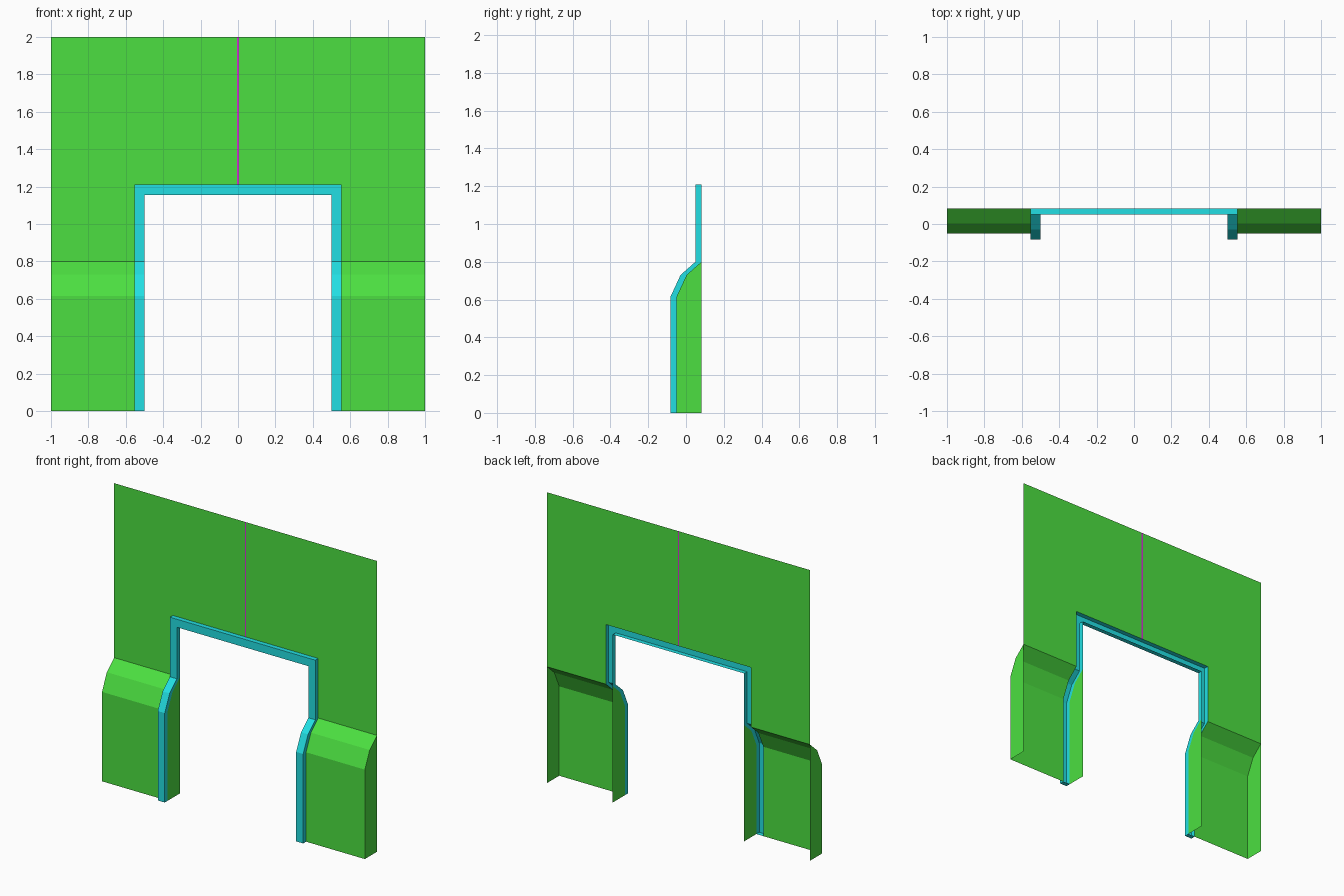
import bpy

cube = bpy.data.objects.get("Cube")
if cube:
    bpy.data.objects.remove(cube, do_unlink=True)

BACK, FRONT_STEP = 0.082, 0.032            # wall plane, trim depth
INNER, OUTER = 0.5, 0.553                  # opening and trim edges in x
HEAD_IN, HEAD_OUT, TOP = 1.155, 1.21, 2.0  # opening, trim and wall heights
SEAM = 0.005                               # half width of the centre line
# Front face of the thick lower wall as (y, z)
PROFILE = [(-0.05, 0), (-0.05, 0.615), (0.003, 0.73), (BACK, 0.8)]


def material(name, rgb):
    mat = bpy.data.materials.new(name)
    mat.use_nodes = True
    colour = (*rgb, 1)
    mat.diffuse_color = colour
    mat.node_tree.nodes["Principled BSDF"].inputs["Base Color"].default_value = colour
    return mat


def mirrored_object(name, verts, faces, mat):
    mesh = bpy.data.meshes.new(name)
    mesh.from_pydata(verts, [], faces)
    mesh.materials.append(mat)
    obj = bpy.data.objects.new(name, mesh)
    bpy.context.collection.objects.link(obj)
    mirror = obj.modifiers.new("Mirror", "MIRROR")
    mirror.use_axis[0] = True
    mirror.merge_threshold = 0.0005
    return obj


def bridge(rows):
    """Flat list of points and the quads joining each row to the next."""
    n = len(rows[0])
    verts = [p for row in rows for p in row]
    faces = [(i * n + j, i * n + j + 1, (i + 1) * n + j + 1, (i + 1) * n + j)
             for i in range(len(rows) - 1) for j in range(n - 1)]
    return verts, faces


green = material("bright green", (0.072, 0.74, 0.052))
cyan = material("cyan", (0.016, 0.74, 0.77))
magenta = material("magenta", (0.65, 0.03, 0.65))

# Thin upper wall: area above the doorway and beside it
verts, faces = bridge([[(x, BACK, z) for x in (SEAM, OUTER, 1)]
                       for z in (0.8, HEAD_OUT, TOP)])
mirrored_object("upper_wall", verts, faces[1:], green)

# Centre line in the wall
verts, faces = bridge([[(x, BACK, z) for x in (0, SEAM)] for z in (HEAD_OUT, TOP)])
mirrored_object("centre_line", verts, faces, magenta)

# Thick lower wall: bent front sheet
verts, faces = bridge([[(OUTER, y, z), (1, y, z)] for y, z in PROFILE])
mirrored_object("lower_wall_front", verts, faces, green)

# End caps of the lower wall, at the doorway and the outer edge
cap = PROFILE + [(BACK, 0)]
n = len(cap)
verts = [(x, y, z) for x in (INNER, 1) for y, z in cap]
mirrored_object("lower_wall_ends", verts,
                [tuple(reversed(range(n))), tuple(range(n, 2 * n))], green)


# Door trim: a channel, open at the back, swept up the post and along the head
def section(xo, zo, xi, zi, y):
    front = y - FRONT_STEP
    return [(xo, y, zo), (xo, front, zo), (xi, front, zi), (xi, y, zi)]


rows = [section(OUTER, z, INNER, z, y) for y, z in PROFILE]
rows.append(section(OUTER, HEAD_OUT, INNER, HEAD_IN, BACK))
rows.append(section(0, HEAD_OUT, 0, HEAD_IN, BACK))
verts, faces = bridge(rows)
faces.append((3, 2, 1, 0))
mirrored_object("door_trim", verts, faces, cyan)
